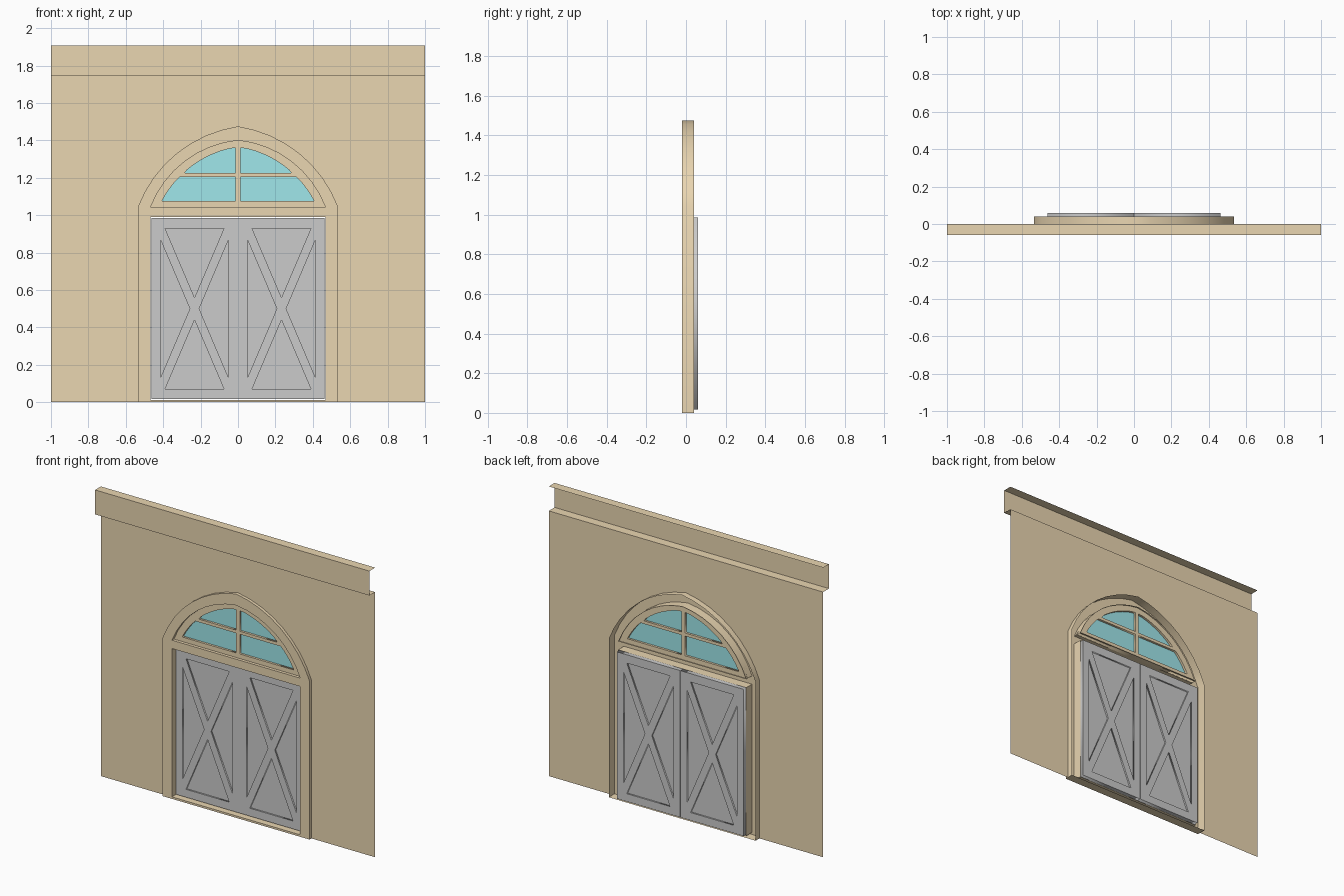
import bpy, bmesh, math
from mathutils import Vector

if "Cube" in bpy.data.objects:
    bpy.data.objects.remove(bpy.data.objects["Cube"])


def material(name, color):
    m = bpy.data.materials.new(name)
    m.diffuse_color = color
    m.use_nodes = True
    m.node_tree.nodes["Principled BSDF"].inputs["Base Color"].default_value = m.diffuse_color
    return m


PLASTER = material("tan_plaster", (0.82, 0.67, 0.44, 1))
GLASS = material("teal_glass", (0.35, 0.80, 0.83, 1))


def plate(name, loops, y0, y1, mat=None, open_back=False, sheet=False):
    """Fill x/z loops (later ones are holes) and extrude from y0 (front) to y1."""
    cu = bpy.data.curves.new(name, 'CURVE')
    cu.dimensions = '2D'
    cu.fill_mode = 'BOTH'
    cu.extrude = 0 if sheet else (y1 - y0) / 2
    for loop in loops:
        sp = cu.splines.new('POLY')
        sp.points.add(len(loop) - 1)
        for p, (x, z) in zip(sp.points, loop):
            p.co = (x, z, 0, 1)
        sp.use_cyclic_u = True
    tmp = bpy.data.objects.new(name + "_outline", cu)
    bpy.context.collection.objects.link(tmp)
    bpy.context.view_layer.update()
    me = bpy.data.meshes.new_from_object(
        tmp.evaluated_get(bpy.context.evaluated_depsgraph_get()))
    bpy.data.objects.remove(tmp)
    bm = bmesh.new()
    bm.from_mesh(me)
    for v in bm.verts:
        v.co = Vector((v.co.x, (y0 + y1) / 2 - v.co.z, v.co.y))
    bmesh.ops.remove_doubles(bm, verts=bm.verts, dist=1e-5)
    bmesh.ops.recalc_face_normals(bm, faces=bm.faces)
    if open_back:
        back = [f for f in bm.faces if all(v.co.y > y1 - 1e-4 for v in f.verts)]
        bmesh.ops.delete(bm, geom=back, context='FACES')
    if sheet:
        for f in bm.faces:
            if f.normal.y > 0:
                f.normal_flip()
    return finish(name, bm, me, mat)


def finish(name, bm, me, mat):
    bm.to_mesh(me)
    bm.free()
    me.name = name
    me.materials.clear()
    if mat:
        me.materials.append(mat)
    ob = bpy.data.objects.new(name, me)
    bpy.context.collection.objects.link(ob)
    return ob


def half_arc(w, z0, z1, sag, n=8):
    """Right half of a pointed arch, from (w, z0) up to (0, z1)."""
    a, b = Vector((w, z0)), Vector((0, z1))
    c = (b - a).length
    r = (c * c / 4 + sag * sag) / (2 * sag)
    nrm = Vector((z1 - z0, w)).normalized()
    centre = (a + b) / 2 + nrm * (sag - r)
    half = math.asin(c / 2 / r)
    base = math.atan2(nrm.y, nrm.x)
    return [(centre.x + r * math.cos(base + t), centre.y + r * math.sin(base + t))
            for t in (half * (2 * i / n - 1) for i in range(n + 1))]


def mirror(pts):
    return [(-x, z) for x, z in reversed(pts)]


def arch(w, z0, z1, sag):
    right = half_arc(w, z0, z1, sag)
    return right + mirror(right)[1:]


def rect(x0, x1, z0, z1):
    return [(x0, z0), (x1, z0), (x1, z1), (x0, z1)]


outer = [(-0.535, 0), (0.535, 0)] + arch(0.535, 1.045, 1.475, 0.093)
inner = arch(0.467, 1.045, 1.40, 0.083)

# Wall sheet, notched around the doorway
wall = [(-1, 0), *outer[:1], *reversed(outer[2:]), *outer[1:2], (1, 0), (1, 1.747), (-1, 1.747)]
plate("wall", [wall], 0, 0, PLASTER, sheet=True)

# Cornice: open channel projecting forward at the top of the wall
bm = bmesh.new()
rows = [[bm.verts.new((x, y, z)) for x in (-1, 1)]
        for y, z in ((0, 1.747), (-0.06, 1.747), (-0.06, 1.908), (0, 1.908))]
for a, b in zip(rows, rows[1:]):
    bm.faces.new((a[0], a[1], b[1], b[0]))
finish("cornice", bm, bpy.data.meshes.new("cornice"), PLASTER)

# Arched surround with door and window openings, hollow at the back
surround = plate("arched_surround", [outer, inner, rect(-0.467, 0.467, 0.013, 0.99)],
                 -0.02, 0.04, PLASTER, open_back=True)

# Window panes: the inset arch divided by the transom and mullion
glass_arc = half_arc(0.407, 1.075, 1.365, 0.06, 24)
low = [p for p in glass_arc if p[1] < 1.195] + [(0.311, 1.205), (0.013, 1.205), (0.013, 1.075)]
high = [(0.013, 1.225), (0.286, 1.225)] + \
       [p for p in glass_arc if p[1] > 1.235 and p[0] > 0.03] + [(0.013, 1.36)]
panes = [low, high, mirror(low), mirror(high)]
plate("window_frame", [inner] + panes, 0.0, 0.03, PLASTER)
for i, p in enumerate(panes):
    plate(f"window_pane_{i + 1}", [p], 0.015, 0.015, GLASS, sheet=True)

# Double doors: cross-braced lattice over a thinner core panel
X0, X1, Z0, Z1 = 0.05, 0.415, 0.07, 0.93
CX, CZ, GX, GZ = (X0 + X1) / 2, (Z0 + Z1) / 2, 0.025, 0.06
side = [(X0, Z0 + GZ), (CX - GX, CZ), (X0, Z1 - GZ)]
cap = [(X0 + GX, Z1), (CX, CZ + GZ), (X1 - GX, Z1)]
holes = [side, [(2 * CX - x, z) for x, z in side],
         cap, [(x, 2 * CZ - z) for x, z in cap]]
leaf = rect(0.001, 0.462, 0.018, 0.985)
for label, f in (("right", lambda p: p), ("left", mirror)):
    plate(f"{label}_door_brace", [f(leaf)] + [f(h) for h in holes], 0.015, 0.06)
    plate(f"{label}_door_panel", [f(rect(0.02, 0.44, 0.04, 0.96))], 0.025, 0.05)

# Soften the arch curve while keeping hard edges
bpy.ops.object.select_all(action='DESELECT')
surround.select_set(True)
bpy.context.view_layer.objects.active = surround
bpy.ops.object.shade_smooth_by_angle()
